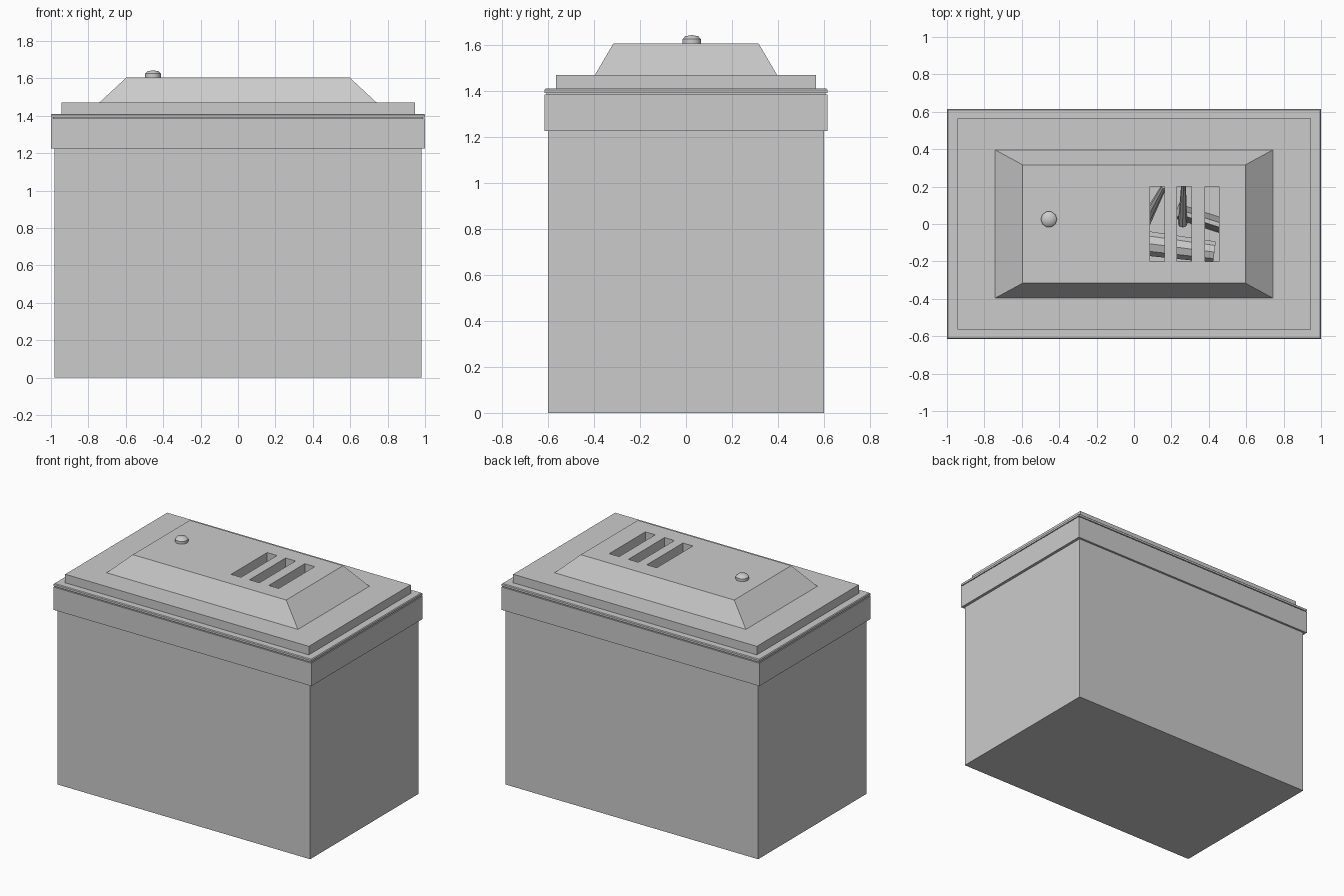
import bpy, bmesh, math
from mathutils import Vector

if "Cube" in bpy.data.objects:
    bpy.data.objects.remove(bpy.data.objects["Cube"])


def make_object(name, bm):
    bmesh.ops.recalc_face_normals(bm, faces=bm.faces)
    mesh = bpy.data.meshes.new(name)
    bm.to_mesh(mesh)
    bm.free()
    ob = bpy.data.objects.new(name, mesh)
    bpy.context.collection.objects.link(ob)
    return ob


def rect_loft(name, sections, closed=False):
    """Skin stacked rectangles given as (half x, half y, z)."""
    bm = bmesh.new()
    rings = [[bm.verts.new((sx * hx, sy * hy, z))
              for sx, sy in ((-1, -1), (1, -1), (1, 1), (-1, 1))]
             for hx, hy, z in sections]
    pairs = list(zip(rings, rings[1:]))
    if closed:
        pairs.append((rings[-1], rings[0]))
    else:
        bm.faces.new(rings[0][::-1])
        bm.faces.new(rings[-1])
    for a, b in pairs:
        for i in range(4):
            j = (i + 1) % 4
            bm.faces.new((a[i], a[j], b[j], b[i]))
    return make_object(name, bm)


def rod(name, start, end, r1, r2, sides=10):
    """Tapered round bar between two points."""
    start, end = Vector(start), Vector(end)
    bm = bmesh.new()
    bmesh.ops.create_cone(bm, cap_ends=True, segments=sides, radius1=r1,
                          radius2=r2, depth=(end - start).length)
    ob = make_object(name, bm)
    ob.location = (start + end) / 2
    ob.rotation_euler = (end - start).to_track_quat('Z', 'Y').to_euler()
    return ob


# Hollow tank: outside wall, then inside wall and floor
rect_loft("tank", [(0.98, 0.6, 0), (0.98, 0.6, 1.38),
                   (0.955, 0.575, 1.38), (0.955, 0.575, 0.04)]).data.update()

# Band around the top of the tank
rect_loft("rim_band", [(0.978, 0.598, 1.225), (1.0, 0.615, 1.225),
                       (1.0, 0.615, 1.385), (0.978, 0.598, 1.385)], closed=True)

# Stepped lid with a raised, sloping hood
lid = rect_loft("lid", [(0.99, 0.606, 1.38), (0.99, 0.606, 1.391),
                        (1.0, 0.615, 1.391), (1.0, 0.615, 1.405),
                        (0.995, 0.61, 1.41), (0.945, 0.565, 1.41),
                        (0.945, 0.565, 1.47), (0.742, 0.396, 1.47),
                        (0.595, 0.316, 1.606)])

# Vent slots through the hood
bm = bmesh.new()
for x in (0.125, 0.268, 0.417):
    made = bmesh.ops.create_cube(bm, size=1)["verts"]
    bmesh.ops.scale(bm, vec=(0.077, 0.4, 0.6), verts=made)
    bmesh.ops.translate(bm, vec=(x, 0, 1.5), verts=made)
cutter = make_object("slot_cutter", bm)
cutter.hide_render = True
cutter.hide_set(True)
cut = lid.modifiers.new("slots", 'BOOLEAN')
cut.operation = 'DIFFERENCE'
cut.solver = 'EXACT'
cut.object = cutter

# Small domed knob
bm = bmesh.new()
profile = [(0, 1.6), (0.043, 1.6), (0.043, 1.625), (0.03, 1.638), (0, 1.643)]
verts = [bm.verts.new((r, 0, z)) for r, z in profile]
edges = [bm.edges.new(p) for p in zip(verts, verts[1:])]
bmesh.ops.spin(bm, geom=verts + edges, cent=(0, 0, 0), axis=(0, 0, 1),
               angle=math.tau, steps=10, use_duplicate=False)
bmesh.ops.remove_doubles(bm, verts=bm.verts, dist=0.0005)
knob = make_object("knob", bm)
knob.location = (-0.455, 0.025, 0)
bpy.context.view_layer.objects.active = knob
knob.select_set(True)
bpy.ops.object.shade_smooth_by_angle(angle=math.radians(40))

# Driftwood on the tank floor, glimpsed through the slots
rod("log", (-0.35, -0.05, 0.12), (0.43, -0.15, 0.12), 0.08, 0.06)
rod("branch", (0.0, -0.1, 0.15), (0.16, 0.2, 0.5), 0.04, 0.015, 8)
rod("twig", (0.26, 0.0, 0.15), (0.265, 0.22, 0.4), 0.025, 0.012, 8)

# Sloping stone behind the log
stone = rect_loft("stone", [(0.16, 0.04, 0.04), (0.13, 0.012, 0.18)])
stone.location = (0.38, 0.02, 0)
stone.rotation_euler.z = math.radians(-18)
